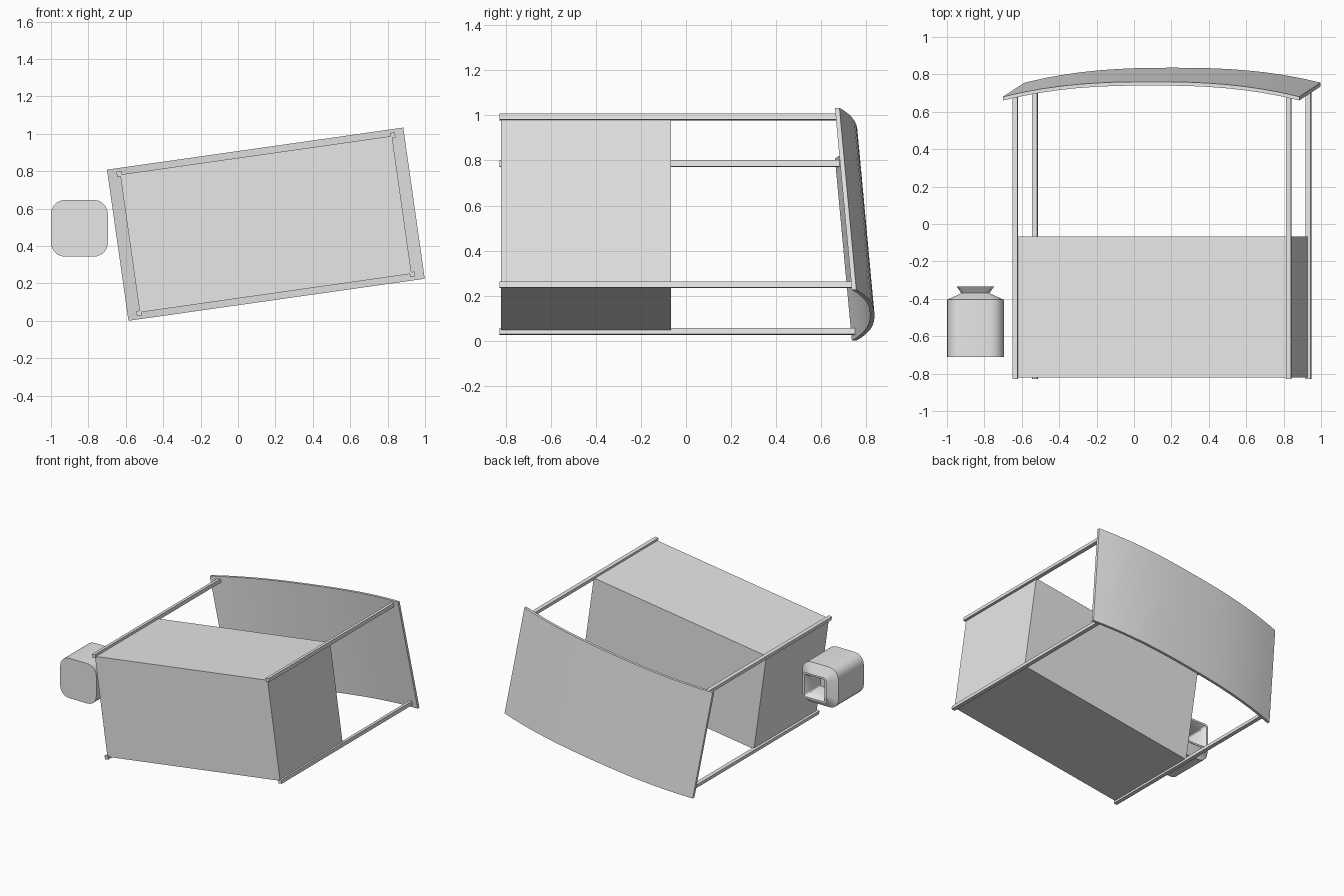
import bpy, bmesh, math
from mathutils import Matrix, Vector

cube = bpy.data.objects.get("Cube")
if cube:
    bpy.data.objects.remove(cube, do_unlink=True)

grey = bpy.data.materials.new("plain grey")
grey.use_nodes = True
grey.diffuse_color = (0.8, 0.8, 0.8, 1)
grey.node_tree.nodes["Principled BSDF"].inputs["Base Color"].default_value = (0.8, 0.8, 0.8, 1)

# The stall lies on its back, tilted: local z (its height) points to world +y
LYING = (Matrix.Translation((0.149, 0, 0.517))
         @ Matrix.Rotation(math.radians(-8.08), 4, 'Y')
         @ Matrix.Rotation(math.radians(-90), 4, 'X'))


def finish(name, bm, matrix=None):
    bmesh.ops.recalc_face_normals(bm, faces=bm.faces)
    if matrix:
        bm.transform(matrix)
    mesh = bpy.data.meshes.new(name)
    bm.to_mesh(mesh)
    bm.free()
    mesh.materials.append(grey)
    obj = bpy.data.objects.new(name, mesh)
    bpy.context.collection.objects.link(obj)
    return obj


def smooth(obj, angle=30):
    bpy.ops.object.select_all(action='DESELECT')
    obj.select_set(True)
    bpy.context.view_layer.objects.active = obj
    bpy.ops.object.shade_smooth_by_angle(angle=math.radians(angle))


def box(name, low, high):
    bm = bmesh.new()
    low, high = Vector(low), Vector(high)
    bmesh.ops.create_cube(bm, size=1)
    for v in bm.verts:
        v.co = (low + high) / 2 + v.co * (high - low)
    return finish(name, bm, LYING)


def loft(rings, closed_ends=True):
    bm = bmesh.new()
    loops = [[bm.verts.new(p) for p in ring] for ring in rings]
    for a, b in zip(loops, loops[1:]):
        for i in range(len(a)):
            j = (i + 1) % len(a)
            bm.faces.new((a[i], a[j], b[j], b[i]))
    bm.faces.new(loops[0])
    bm.faces.new(loops[-1])
    return bm


# Roof: thin arched slab, sloping from front to back
HALF_W, HALF_D, THICK = 0.8, 0.408, 0.02


def roof_height(u, d):
    return 0.698 + 0.092 * d + 0.08 * (1 - abs(u / HALF_W) ** 2.5)


rings = []
steps = 16
for i in range(steps + 1):
    u = HALF_W * (2 * i / steps - 1)
    front, back = roof_height(u, -HALF_D), roof_height(u, HALF_D)
    rings.append([(u, -HALF_D, front), (u, HALF_D, back),
                  (u, HALF_D, back + THICK), (u, -HALF_D, front + THICK)])
smooth(finish("roof", loft(rings), LYING))

# Counter: solid box between the posts
box("counter", (-0.734, -0.372, -0.82), (0.734, 0.372, -0.067))

# Posts at the four corners, reaching up into the roof
S = 0.0135
for side, sx in (("right", -1), ("left", 1)):
    for end, sd in (("upper", -1), ("lower", 1)):
        u, d = sx * 0.738, sd * 0.376
        box(f"{end}_{side}_post", (u - S, d - S, -0.828),
            (u + S, d + S, roof_height(u, d) + 0.008))


# Jar: rounded square sections along y, with a flared hollow neck
def section(half, radius, y):
    points = []
    for quarter in range(4):
        corner = math.radians(45 + 90 * quarter)
        cx = math.copysign(half - radius, math.cos(corner))
        cz = math.copysign(half - radius, math.sin(corner))
        for k in range(6):
            a = math.radians(90 * quarter + 18 * k)
            points.append((-0.848 + cx + radius * math.cos(a), y,
                           0.495 + cz + radius * math.sin(a)))
    return points


jar_profile = [(0.152, 0.075, -0.71), (0.152, 0.075, -0.405), (0.075, 0.02, -0.37),
               (0.1, 0.025, -0.335), (0.085, 0.015, -0.335), (0.065, 0.012, -0.37),
               (0.065, 0.012, -0.5)]
smooth(finish("jar", loft([section(*p) for p in jar_profile])))
